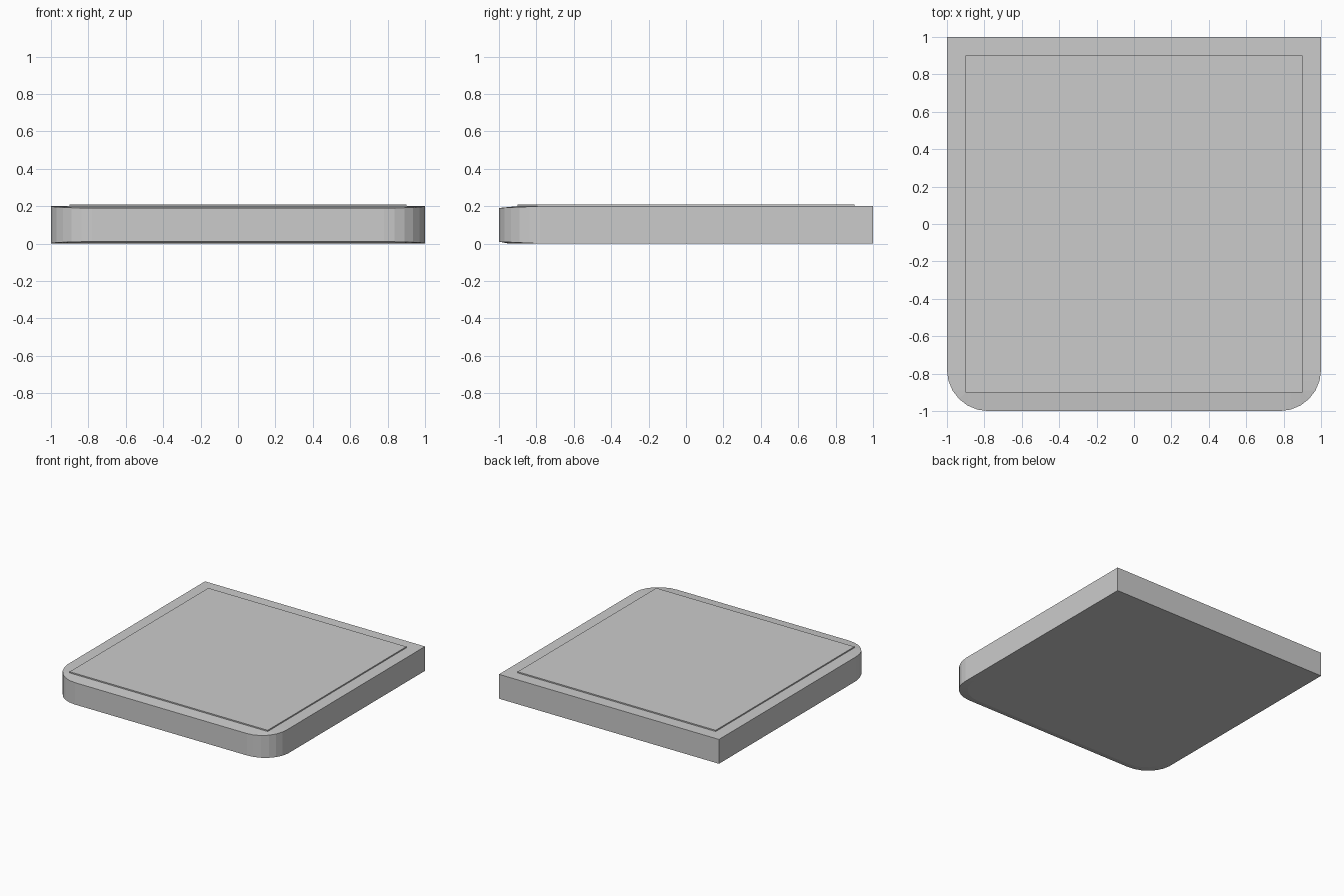
import bpy, bmesh
from math import sin, cos, pi

if "Cube" in bpy.data.objects:
    bpy.data.objects.remove(bpy.data.objects["Cube"])

R, SEG = 0.22, 6            # front corner radius and facets
H, DIP = 0.20, 0.01         # slab height, front edge easing


def clamp(v, lim):
    return max(-lim, min(lim, v))


# Outline: rounded front corners, square back corners
right = [(1 - R + R * sin(i / SEG * pi / 2), -1 + R - R * cos(i / SEG * pi / 2))
         for i in range(SEG + 1)] + [(1, 1)]
outline = right + [(-x, y) for x, y in reversed(right)]


def ease(y):
    """How far the edge is drawn in, from 0 at the sides to DIP at the front."""
    return DIP * max(0, min(1, (-(1 - R) - y) / R))


# Stacked loops: underside, lower edge, upper edge, rim, raised panel
panel = [(clamp(x, 0.9), clamp(y, 0.9)) for x, y in outline]
loops = [
    [(x * 0.95, y * 0.95, 0) for x, y in outline],
    [(x, y, ease(y)) for x, y in outline],
    [(x, y, H - ease(y)) for x, y in outline],
    [(x, y, H) for x, y in panel],
    [(x, y, H + 0.01) for x, y in panel],
]

bm = bmesh.new()
rings = [[bm.verts.new(p) for p in loop] for loop in loops]
n = len(outline)
for a, b in zip(rings, rings[1:]):
    for i in range(n):
        j = (i + 1) % n
        bm.faces.new((a[i], a[j], b[j], b[i]))
bm.faces.new(rings[0][::-1])
bm.faces.new(rings[-1])
bmesh.ops.remove_doubles(bm, verts=bm.verts, dist=0.0005)
bmesh.ops.recalc_face_normals(bm, faces=bm.faces)

mesh = bpy.data.meshes.new("slab_with_raised_panel")
bm.to_mesh(mesh)
bm.free()
slab = bpy.data.objects.new("slab_with_raised_panel", mesh)
bpy.context.collection.objects.link(slab)
